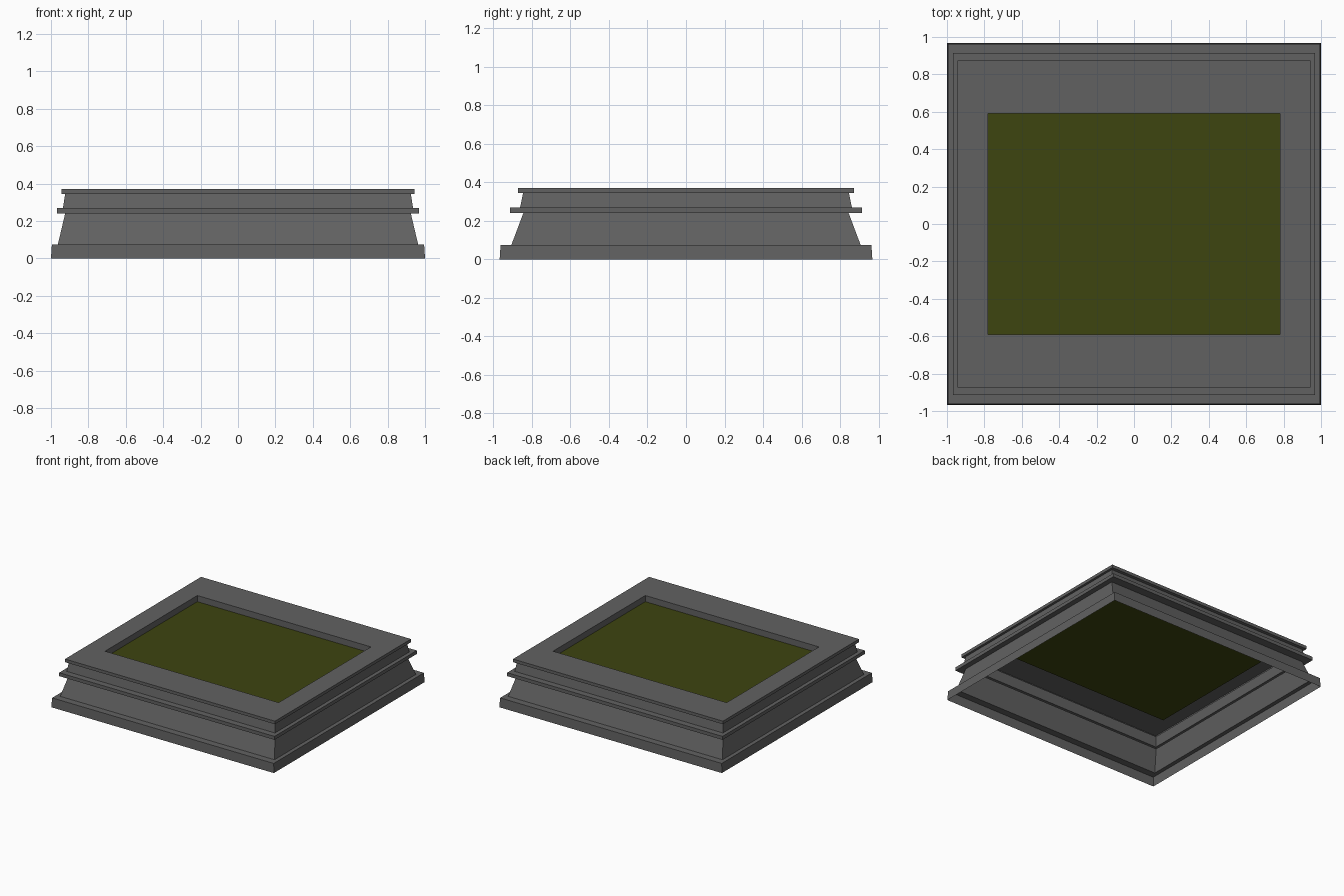
import bpy, bmesh

if "Cube" in bpy.data.objects:
    bpy.data.objects.remove(bpy.data.objects["Cube"])


def material(name, rgb):
    m = bpy.data.materials.new(name)
    m.diffuse_color = (*rgb, 1)
    m.use_nodes = True
    m.node_tree.nodes["Principled BSDF"].inputs["Base Color"].default_value = m.diffuse_color
    return m


def make_object(name, bm, mat):
    me = bpy.data.meshes.new(name)
    bm.to_mesh(me)
    bm.free()
    me.materials.append(mat)
    ob = bpy.data.objects.new(name, me)
    bpy.context.collection.objects.link(ob)
    return ob


def ring(bm, hx, hy, z):
    return [bm.verts.new((sx * hx, sy * hy, z))
            for sx, sy in ((-1, -1), (1, -1), (1, 1), (-1, 1))]


stone = material("grey stone", (0.120, 0.120, 0.120))
green = material("dark olive", (0.048, 0.058, 0.005))

# Open-bottomed moulded frame: half width, half depth, height of each ring
profile = [
    (1.0, 0.968, 0.0), (0.995, 0.963, 0.075),      # plinth
    (0.963, 0.907, 0.075), (0.924, 0.845, 0.24),   # sloping wall
    (0.967, 0.913, 0.24), (0.967, 0.913, 0.268),   # middle ledge
    (0.936, 0.862, 0.268), (0.924, 0.846, 0.345),  # upper wall
    (0.943, 0.873, 0.345), (0.943, 0.873, 0.37),   # top ledge
    (0.78, 0.592, 0.37), (0.78, 0.592, 0.32),      # opening and recess
]
bm = bmesh.new()
rings = [ring(bm, *p) for p in profile]
for lo, hi in zip(rings, rings[1:]):
    for i in range(4):
        j = (i + 1) % 4
        bm.faces.new((lo[i], lo[j], hi[j], hi[i]))
make_object("moulded_frame", bm, stone)

# Recessed panel closing the opening
bm = bmesh.new()
bm.faces.new(ring(bm, 0.78, 0.592, 0.32))
make_object("recessed_panel", bm, green)
